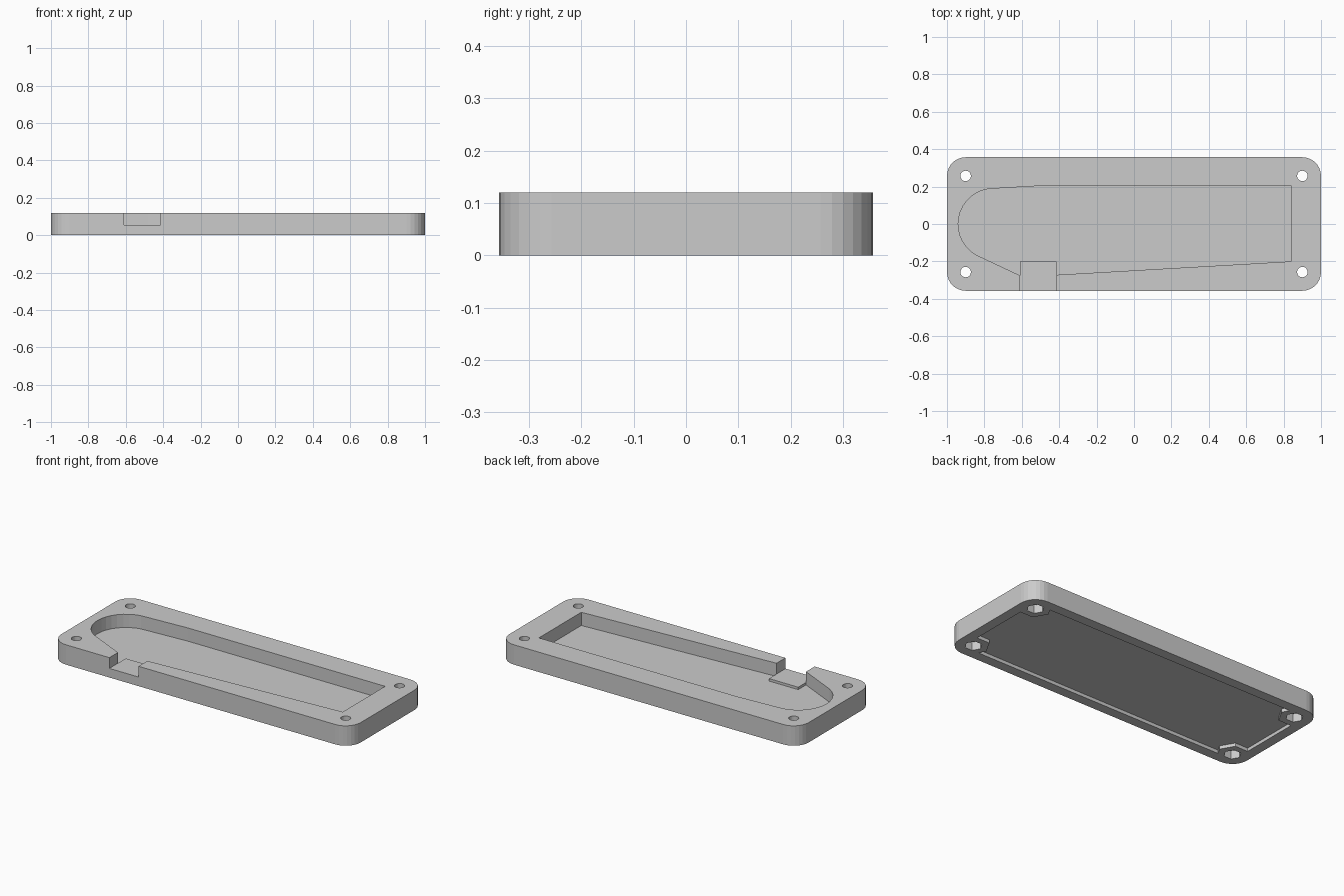
import bpy, bmesh
from math import cos, sin, radians

if "Cube" in bpy.data.objects:
    bpy.data.objects.remove(bpy.data.objects["Cube"])


def prism(name, pts, z0, z1):
    """Extrude a counter-clockwise outline from z0 to z1."""
    bm = bmesh.new()
    face = bm.faces.new([bm.verts.new((x, y, z0)) for x, y in pts])
    ext = bmesh.ops.extrude_face_region(bm, geom=[face])
    bmesh.ops.translate(bm, vec=(0, 0, z1 - z0),
                        verts=[v for v in ext["geom"] if isinstance(v, bmesh.types.BMVert)])
    bmesh.ops.recalc_face_normals(bm, faces=bm.faces)
    mesh = bpy.data.meshes.new(name)
    bm.to_mesh(mesh)
    bm.free()
    ob = bpy.data.objects.new(name, mesh)
    bpy.context.collection.objects.link(ob)
    return ob


def arc(cx, cy, r, a0, a1, n):
    return [(cx + r * cos(radians(a0 + (a1 - a0) * i / n)),
             cy + r * sin(radians(a0 + (a1 - a0) * i / n))) for i in range(n + 1)]


def ring(cx, cy, r, n):
    return arc(cx, cy, r, 0, 360, n)[:-1]


def rect(x0, x1, y0, y1):
    return [(x0, y0), (x1, y0), (x1, y1), (x0, y1)]


def combine(target, tool, operation="DIFFERENCE"):
    """Apply a boolean and remove the tool object."""
    tool.hide_render = True
    mod = target.modifiers.new("cut", "BOOLEAN")
    mod.operation, mod.object, mod.solver = operation, tool, "EXACT"
    bpy.context.view_layer.objects.active = target
    bpy.ops.object.modifier_apply(modifier=mod.name)
    bpy.data.objects.remove(tool)


X, Y, H, R = 1.0, 0.357, 0.12, 0.1
corners = [(sx * (X - R), sy * (Y - R)) for sx, sy in ((1, 1), (-1, 1), (-1, -1), (1, -1))]

# Rounded plate
outline = []
for i, (cx, cy) in enumerate(corners):
    outline += arc(cx, cy, R, 90 * i, 90 * i + 90, 7)
plate = prism("case_plate", outline, 0, H)

# Top pocket with a round left end
pocket = [(0.84, -0.2), (0.84, 0.205), (-0.48, 0.205)]
pocket += arc(-0.75, 0, 0.19, 99, 240, 14)
pocket += [(-0.61, -0.275), (-0.415, -0.272)]
combine(plate, prism("pocket_cutter", pocket, 0.04, 0.3))

# Raised step, then the side notch cut down to its top
combine(plate, prism("step", rect(-0.61, -0.415, -0.32, -0.2), 0.03, 0.08), "UNION")
combine(plate, prism("notch_cutter", rect(-0.61, -0.415, -0.5, -0.19), 0.055, 0.3))

# Shallow underside recess that leaves hexagonal bosses in the corners
recess = prism("recess_cutter", rect(-0.94, 0.94, -0.297, 0.297), -0.1, 0.02)
for c in corners:
    combine(recess, prism("boss", ring(*c, 0.09, 6), -0.2, 0.1))
combine(plate, recess)

# Screw holes and nut traps
for c in corners:
    combine(plate, prism("hole_cutter", ring(*c, 0.028, 20), -0.1, 0.3))
    combine(plate, prism("nut_cutter", ring(*c, 0.048, 6), -0.1, 0.05))
